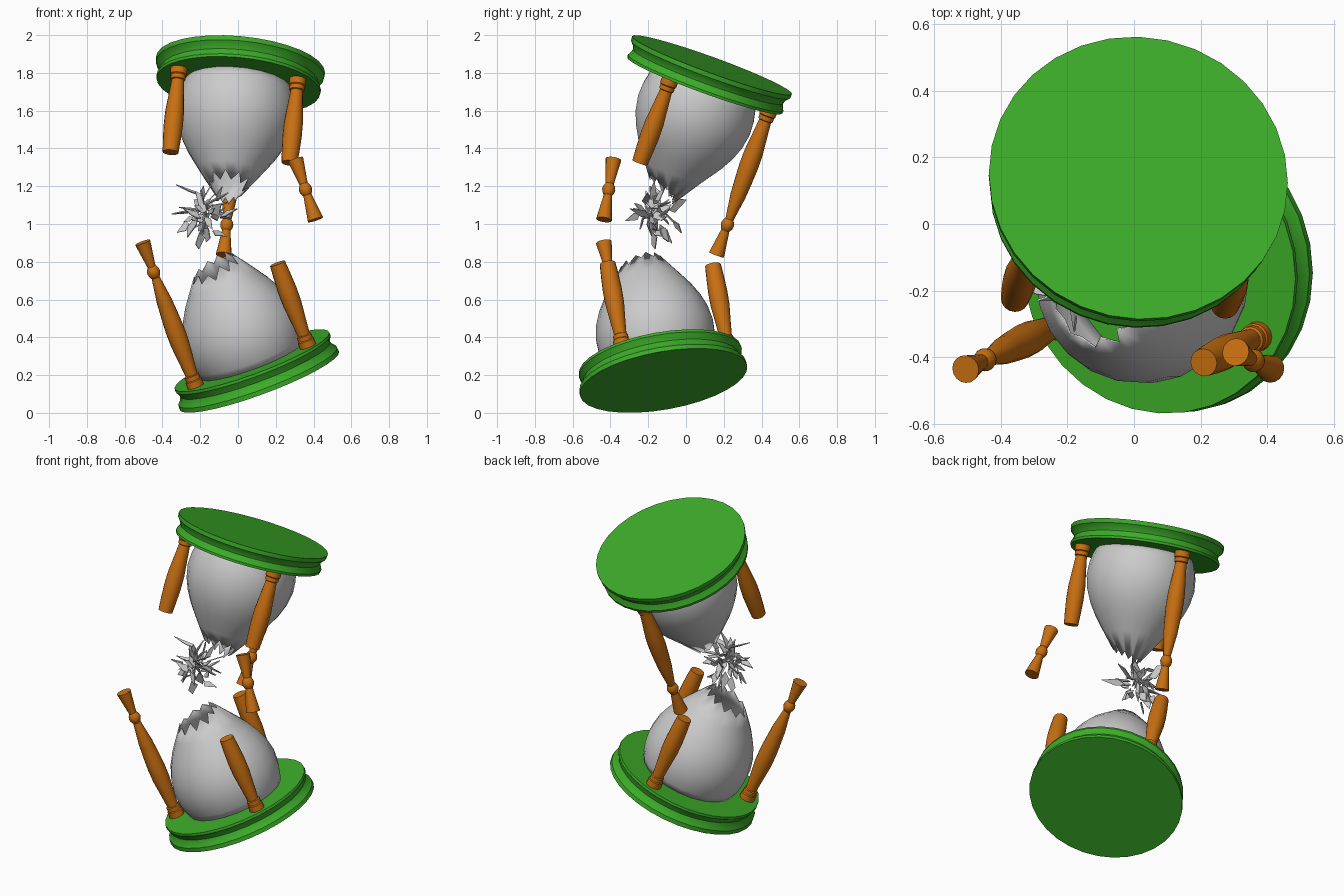
import bpy, bmesh, math, random
from mathutils import Vector, Matrix, Euler

if "Cube" in bpy.data.objects:
    bpy.data.objects.remove(bpy.data.objects["Cube"])

random.seed(7)


def material(name, col):
    m = bpy.data.materials.new(name)
    m.diffuse_color = (*col, 1)
    m.use_nodes = True
    m.node_tree.nodes["Principled BSDF"].inputs["Base Color"].default_value = m.diffuse_color
    return m


GREEN = material("green_paint", (0.045, 0.41, 0.022))
ORANGE = material("orange_wood", (0.58, 0.16, 0.006))


def finish(name, bm, mat=None, smooth=None):
    bmesh.ops.recalc_face_normals(bm, faces=bm.faces)
    me = bpy.data.meshes.new(name)
    bm.to_mesh(me)
    bm.free()
    ob = bpy.data.objects.new(name, me)
    bpy.context.collection.objects.link(ob)
    if mat:
        me.materials.append(mat)
    if smooth:
        bpy.ops.object.select_all(action='DESELECT')
        ob.select_set(True)
        bpy.context.view_layer.objects.active = ob
        bpy.ops.object.shade_smooth_by_angle(angle=math.radians(smooth))
    return ob


def lathe(profile, n, mtx, cap=True, jag=None):
    """Revolve (height, radius) pairs; jag(phi, i) gives a broken last ring."""
    bm = bmesh.new()
    ang = [2 * math.pi * i / n for i in range(n)]
    rows = [[(h, r)] * n for h, r in profile]
    if jag:
        rows.append([jag(a, i) for i, a in enumerate(ang)])
    rings = [[bm.verts.new(mtx @ Vector((r * math.cos(a), r * math.sin(a), h)))
              for a, (h, r) in zip(ang, row)] for row in rows]
    for a, b in zip(rings, rings[1:]):
        for i in range(n):
            j = (i + 1) % n
            bm.faces.new((a[i], a[j], b[j], b[i]))
    if cap:
        bm.faces.new(rings[0])
        bm.faces.new(rings[-1])
    return bm


def frame(centre, normal, sign):
    """Local z runs from the outer disc face towards the neck."""
    z = Vector(normal).normalized()
    x = (Vector((1, 0, 0)) - z * z.x).normalized()
    y = z.cross(x)
    m = Matrix((x, y, z * sign)).transposed().to_4x4()
    m.translation = centre
    return m


LOWER = frame((0.113, -0.119, 0.171), (-0.341, -0.165, 0.925), 1)
UPPER = frame((0.013, 0.138, 1.841), (0.094, 0.34, 0.936), -1)

DISC = [(0, 0.45), (0.025, 0.448), (0.045, 0.43), (0.065, 0.422),
        (0.085, 0.43), (0.1, 0.438), (0.115, 0.436)]
BULB = [(0.10, 0.28), (0.15, 0.30), (0.21, 0.313), (0.28, 0.317), (0.36, 0.302),
        (0.43, 0.275), (0.50, 0.236), (0.57, 0.187), (0.64, 0.137),
        (0.70, 0.093), (0.75, 0.06), (0.80, 0.045)]
POST = [(0.11, 0.045), (0.15, 0.045), (0.155, 0.04), (0.178, 0.04), (0.182, 0.033),
        (0.27, 0.041), (0.36, 0.05), (0.44, 0.051), (0.52, 0.047), (0.59, 0.042)]
BEAD = [(0.60, 0.042), (0.738, 0.022), (0.742, 0.025), (0.755, 0.032), (0.77, 0.035),
        (0.785, 0.032), (0.798, 0.025), (0.802, 0.022), (0.94, 0.042)]


def bulb_radius(h):
    for (h0, r0), (h1, r1) in zip(BULB, BULB[1:]):
        if h <= h1:
            return r0 + (r1 - r0) * (h - h0) / (h1 - h0)
    return BULB[-1][1]


def break_edge(mean, amp, phase, tooth):
    def jag(a, i):
        h = mean + amp * math.cos(a - phase) + tooth * (1 if i % 2 else -1) * random.uniform(0.4, 1)
        return h, bulb_radius(h)
    return jag


# discs and broken glass bulbs
EDGES = {"lower": (LOWER, 0.57, break_edge(0.655, 0.03, 0.6, 0.03)),
         "upper": (UPPER, 0.60, break_edge(0.70, 0.04, math.pi / 2, 0.032))}
for name, (m, stop, jag) in EDGES.items():
    finish(name + "_disc", lathe(DISC, 32, m), GREEN, 25)
    rows = [p for p in BULB if p[0] < stop] + [(stop, bulb_radius(stop))]
    glass = finish(name + "_glass_bulb", lathe(rows, 22, m, cap=False, jag=jag), None, 40)
    sol = glass.modifiers.new("thickness", 'SOLIDIFY')
    sol.thickness = 0.006

# snapped posts: each disc keeps one long piece with its bead and two stubs
for name, m, long_post in (("lower", LOWER, 0), ("upper", UPPER, 2)):
    for k, deg in enumerate((-150, -30, 90)):
        a = math.radians(deg)
        pm = m @ Matrix.Translation((0.365 * math.cos(a), 0.365 * math.sin(a), 0))
        prof = POST + BEAD if k == long_post else POST
        finish(f"{name}_post_{k + 1}", lathe(prof, 16, pm), ORANGE, 35)

# loose middle piece of the right front post
p0, p1 = Vector((0.307, -0.385, 1.335)), Vector((0.408, -0.433, 1.03))
rot = (p1 - p0).to_track_quat('Z', 'Y').to_matrix().to_4x4()
loose = Matrix.Translation((p0 + p1) / 2) @ rot @ Matrix.Translation((0, 0, -0.77))
finish("loose_post_piece", lathe(BEAD, 16, loose), ORANGE, 35)

# flying glass shards
bm = bmesh.new()
core = Vector((-0.17, -0.18, 1.06))
for i in range(46):
    d = Vector((random.gauss(0, 1), random.gauss(0, 1), random.gauss(0, 1))).normalized()
    t = random.uniform(0.25, 0.95)
    c = core + Vector((d.x * 0.15, d.y * 0.17, d.z * 0.18)) * t
    length, w = random.uniform(0.03, 0.075), random.uniform(0.012, 0.032)
    q = d.to_track_quat('X', 'Z') @ Euler((random.uniform(0, 6.28), random.uniform(-.5, .5),
                                           random.uniform(-.5, .5))).to_quaternion()
    outline = [(-length, -w * random.uniform(0, 0.6)), (length * random.uniform(-.3, .5), -w),
               (length, w * random.uniform(-.5, .5)), (-length * random.uniform(0.1, .7), w)]
    lo, hi = [[bm.verts.new(c + q @ Vector((x, y, z))) for x, y in outline] for z in (-0.003, 0.003)]
    bm.faces.new(lo[::-1])
    bm.faces.new(hi)
    for j in range(4):
        k = (j + 1) % 4
        bm.faces.new((lo[j], lo[k], hi[k], hi[j]))
finish("glass_shards", bm)
